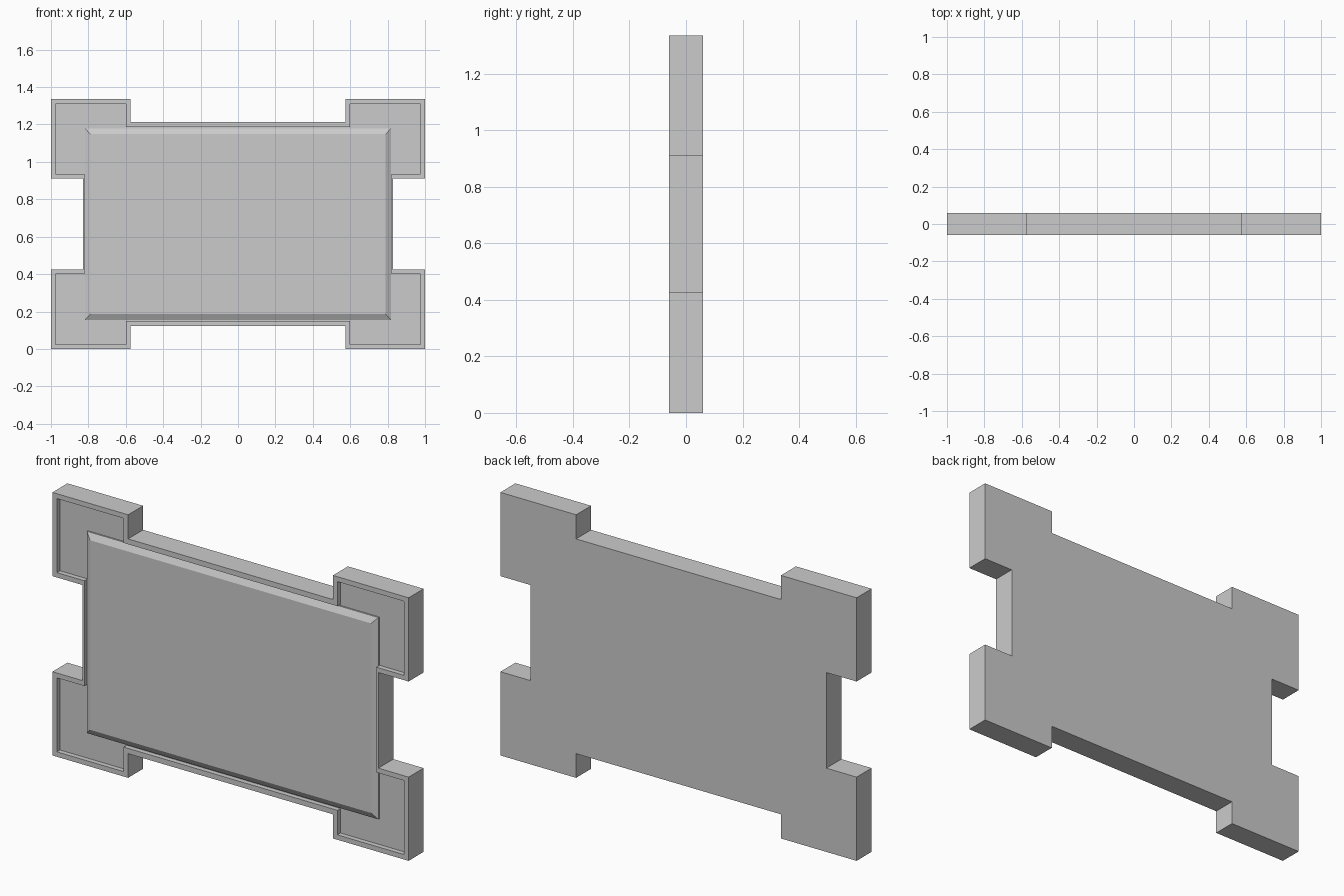
import bpy, bmesh

if "Cube" in bpy.data.objects:
    bpy.data.objects.remove(bpy.data.objects["Cube"])

CZ = 0.6675            # height of the centre line
FRONT, BACK = -0.06, 0.06
FLOOR = -0.035         # recessed floor
SHOULDER = -0.043      # foot of the panel chamfer


def mirror_quarter(q):
    """Mirror a quarter profile into a closed outline, running clockwise."""
    r = q[::-1]
    return (q + [(x, -z) for x, z in r] + [(-x, -z) for x, z in q]
            + [(-x, z) for x, z in r])


def loft(name, rings):
    """Join equal-length (outline, y) rings with quads and cap both ends."""
    bm = bmesh.new()
    loops = [[bm.verts.new((x, y, z + CZ)) for x, z in mirror_quarter(q)]
             for q, y in rings]
    for a, b in zip(loops, loops[1:]):
        n = len(a)
        for i in range(n):
            j = (i + 1) % n
            bm.faces.new((a[i], a[j], b[j], b[i]))
    bm.faces.new(loops[0])
    bm.faces.new(loops[-1])
    bmesh.ops.recalc_face_normals(bm, faces=bm.faces)
    mesh = bpy.data.meshes.new(name)
    bm.to_mesh(mesh)
    bm.free()
    obj = bpy.data.objects.new(name, mesh)
    bpy.context.collection.objects.link(obj)
    return obj


# Frame with square corner blocks, raised rim and recessed floor
outer = [(0.575, 0.545), (0.575, 0.6675), (1.0, 0.6675), (1.0, 0.2425), (0.83, 0.2425)]
inner = [(0.60, 0.518), (0.60, 0.6425), (0.975, 0.6425), (0.975, 0.267), (0.82, 0.267)]
loft("corner_block_frame", [(outer, BACK), (outer, FRONT), (inner, FRONT), (inner, FLOOR)])

# Chamfered centre panel, sunk slightly into the floor
foot = [(0.818, 0.512)]
face = [(0.789, 0.481)]
loft("centre_panel", [(foot, FLOOR + 0.005), (foot, SHOULDER), (face, FRONT)])
